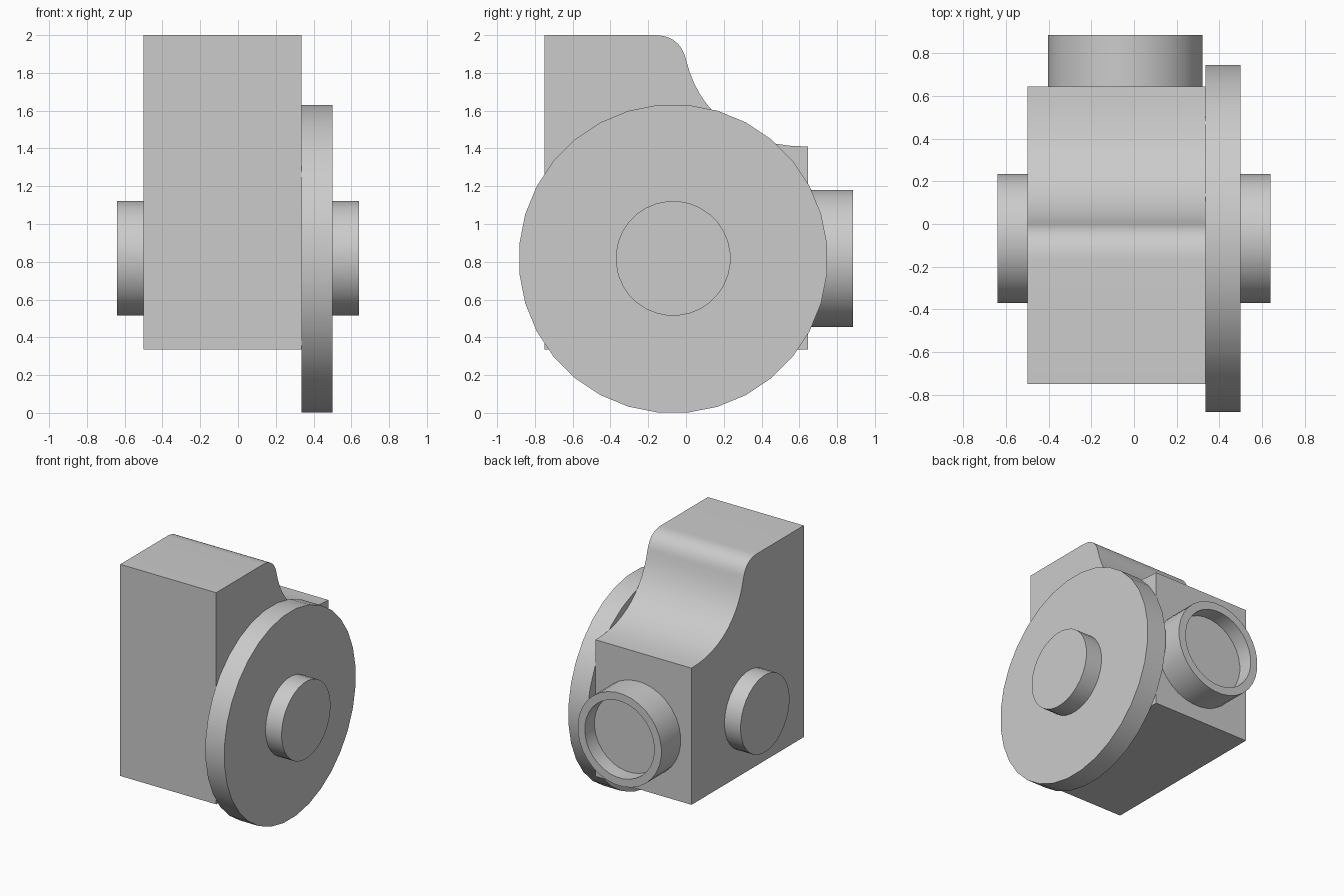
import bpy, bmesh
from math import pi, radians
from mathutils import Matrix, Vector
from mathutils.geometry import interpolate_bezier

cube = bpy.data.objects.get("Cube")
if cube:
    bpy.data.objects.remove(cube)

grey = bpy.data.materials.new("plain grey")
grey.use_nodes = True
grey.diffuse_color = (0.6, 0.6, 0.6, 1)
grey.node_tree.nodes["Principled BSDF"].inputs["Base Color"].default_value = (0.6, 0.6, 0.6, 1)


def finish(name, bm):
    bmesh.ops.recalc_face_normals(bm, faces=bm.faces)
    mesh = bpy.data.meshes.new(name)
    bm.to_mesh(mesh)
    bm.free()
    mesh.materials.append(grey)
    obj = bpy.data.objects.new(name, mesh)
    bpy.context.collection.objects.link(obj)
    bpy.ops.object.select_all(action="DESELECT")
    bpy.context.view_layer.objects.active = obj
    obj.select_set(True)
    bpy.ops.object.shade_smooth_by_angle(angle=radians(30))
    return obj


def cylinder(name, axis, centre, radius, length, inner=0, depth=0):
    """Cylinder along x or y, optionally with a recess in its positive end."""
    bm = bmesh.new()
    turn = Matrix.Rotation(pi / 2, 4, "Y") if axis == "X" else Matrix.Rotation(-pi / 2, 4, "X")
    spin = Matrix.Rotation(pi / 32, 4, "Z")
    bmesh.ops.create_cone(bm, cap_ends=True, segments=32, radius1=radius, radius2=radius,
                          depth=length, matrix=Matrix.Translation(centre) @ turn @ spin)
    if inner:
        direction = Vector((1, 0, 0)) if axis == "X" else Vector((0, 1, 0))
        bm.normal_update()
        end = max(bm.faces, key=lambda f: f.normal.dot(direction))
        bmesh.ops.inset_region(bm, faces=[end], thickness=radius - inner)
        floor = bmesh.ops.extrude_face_region(bm, geom=[end])["geom"]
        bmesh.ops.translate(bm, vec=direction * -depth,
                            verts=[v for v in floor if isinstance(v, bmesh.types.BMVert)])
        if end.is_valid:
            bmesh.ops.delete(bm, geom=[end], context="FACES_ONLY")
    return finish(name, bm)


# Housing: side profile with an S-shaped shoulder, extruded across x
def bezier(*points):
    return interpolate_bezier(*[Vector((0, y, z)) for y, z in points], 13)


shoulder = bezier((-0.17, 2), (-0.07, 2), (-0.02, 1.95), (0, 1.87))
shoulder += bezier((0, 1.87), (0.06, 1.62), (0.25, 1.41), (0.645, 1.41))[1:]
corners = [Vector((0, y, z)) for y, z in ((0.645, 0.335), (-0.75, 0.335), (-0.75, 2))]
bm = bmesh.new()
side = bm.faces.new([bm.verts.new(p + Vector((-0.5, 0, 0))) for p in shoulder + corners])
grown = bmesh.ops.extrude_face_region(bm, geom=[side])["geom"]
bmesh.ops.translate(bm, vec=(0.835, 0, 0),
                    verts=[v for v in grown if isinstance(v, bmesh.types.BMVert)])
finish("housing", bm)

# Large side disc and the hubs on both sides
cylinder("side_disc", "X", (0.4175, -0.068, 0.816), 0.818, 0.165)
for name, sign in (("left_hub", 1), ("right_hub", -1)):
    cylinder(name, "X", (sign * 0.57, -0.068, 0.818), 0.304, 0.14)

# Recessed rear outlet
cylinder("rear_outlet", "Y", (-0.041, 0.765, 0.818), 0.365, 0.24, inner=0.303, depth=0.12)
